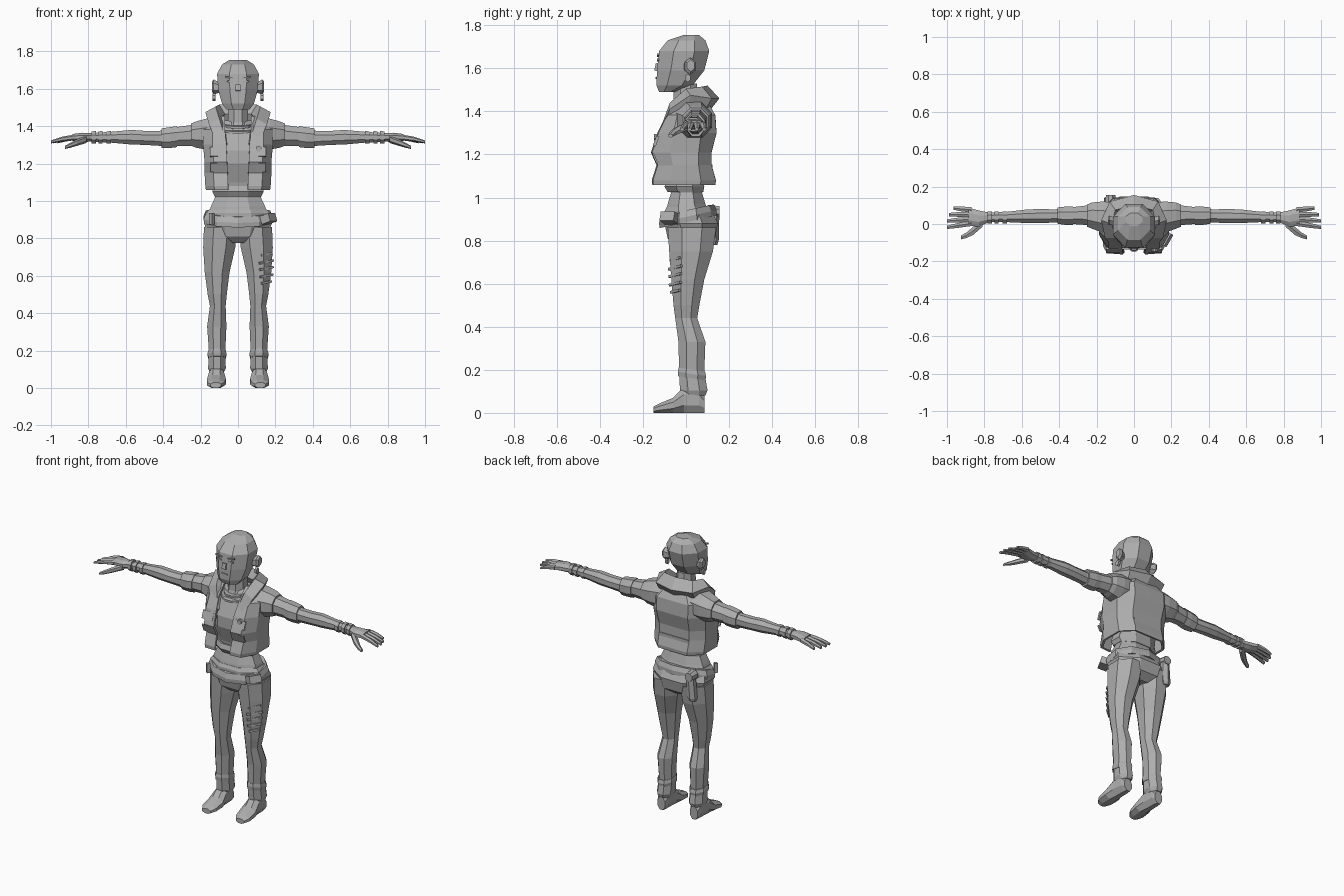
import bpy, bmesh, math
from mathutils import Matrix, Euler

grey = bpy.data.materials.new("plain_grey")
grey.diffuse_color = (0.42, 0.42, 0.42, 1)


def finish(name, bm):
    bmesh.ops.recalc_face_normals(bm, faces=bm.faces)
    mesh = bpy.data.meshes.new(name)
    bm.to_mesh(mesh)
    bm.free()
    mesh.materials.append(grey)
    obj = bpy.data.objects.new(name, mesh)
    bpy.context.collection.objects.link(obj)
    return obj


def skin(name, rings, closed=True, caps=True):
    """Bridge a list of equal point rings."""
    bm = bmesh.new()
    rows = [[bm.verts.new(p) for p in r] for r in rings]
    n = len(rows[0])
    for a, b in zip(rows, rows[1:]):
        for i in range(n if closed else n - 1):
            j = (i + 1) % n
            bm.faces.new((a[i], a[j], b[j], b[i]))
    if caps:
        bm.faces.new(rows[0])
        bm.faces.new(rows[-1])
    return finish(name, bm)


def loft(name, axis, sections, n=8, s=1, tilt=0):
    """Sections: position, low/high bounds on the other two axes."""
    ang = [2 * math.pi * (i + 0.5) / n for i in range(n)]
    mu, mv = max(map(math.cos, ang)), max(map(math.sin, ang))
    rings = []
    for t, u0, u1, v0, v1 in sections:
        ring = []
        for a in ang:
            u = (u0 + u1) / 2 + (u1 - u0) / 2 * math.cos(a) / mu
            v = (v0 + v1) / 2 + (v1 - v0) / 2 * math.sin(a) / mv
            x, y, z = {"x": (t, u, v), "y": (u, t, v), "z": (u, v, t + tilt * v)}[axis]
            ring.append((x * s, y, z))
        rings.append(ring)
    return skin(name, rings)


def box(name, loc, size, rot=(0, 0, 0)):
    bm = bmesh.new()
    m = Matrix.LocRotScale(loc, Euler([math.radians(a) for a in rot]), size)
    bmesh.ops.create_cube(bm, size=1, matrix=m)
    return finish(name, bm)


def sym(rows):
    """Symmetric z sections: z, half width, front y, back y."""
    return [(z, -w, w, f, b) for z, w, f, b in rows]


# Head, neck and undershirt
loft("head", "z", sym([(1.49, .062, -.125, -.05), (1.52, .085, -.137, .03), (1.59, .105, -.135, .085),
                       (1.68, .112, -.125, .108), (1.73, .085, -.085, .09), (1.755, .045, -.01, .06)]))
loft("neck", "z", sym([(1.36, .075, -.08, .07), (1.42, .055, -.06, .06), (1.53, .05, -.055, .05)]))
loft("torso", "z", sym([(.9, .17, -.10, .12), (.97, .145, -.085, .09), (1.02, .122, -.07, .075),
                        (1.1, .13, -.085, .085), (1.2, .145, -.12, .09), (1.27, .15, -.12, .1),
                        (1.36, .14, -.085, .1), (1.43, .08, -.04, .07)]))
loft("shirt_hem", "z", sym([(1.025, .125, -.085, .08), (1.05, .137, -.10, .085), (1.08, .13, -.09, .08)]))
for i in range(2):
    z = 1.385 + i * .025
    w = .085 - i * .012
    loft("necklace", "z", sym([(z - .006, w, -w - .012, .05), (z + .006, w, -w - .012, .05)]), 12, tilt=.2)

# Face details
box("nose", (0, -.135, 1.605), (.026, .018, .035), (-12, 0, 0))
box("mouth", (0, -.137, 1.555), (.045, .008, .008))
for s in (-1, 1):
    box("eye", (s * .042, -.13, 1.638), (.032, .008, .009), (0, s * -8, 0))
    box("brow", (s * .044, -.13, 1.66), (.045, .01, .008), (0, s * -10, 0))
    # Ears with hanging rings
    loft("ear", "x", [(.095, -.01, .03, 1.58, 1.63), (.13, -.005, .045, 1.57, 1.65),
                      (.14, .005, .04, 1.585, 1.64)], 6, s)
    loft("earring", "x", [(.12, -.005, .02, 1.535, 1.575), (.135, -.005, .02, 1.535, 1.575)], 6, s)

# Open vest: z, opening, half width, front y, back y
vest = []
for z, g, w, f, b in [(1.06, .052, .165, -.15, .13), (1.08, .052, .168, -.152, .132), (1.15, .055, .172, -.13, .112),
                      (1.21, .058, .172, -.156, .112), (1.30, .062, .18, -.125, .135),
                      (1.38, .07, .18, -.085, .13), (1.45, .07, .10, -.02, .09)]:
    half = [(g, f, z), (w * .74, f * .97, z), (w, f * .45, z), (w, b * .5, z), (w * .6, b, z), (0, b, z)]
    vest.append(half + [(-x, y, k) for x, y, k in half[-2::-1]])
vest_obj = skin("vest", vest, closed=False, caps=False)
mod = vest_obj.modifiers.new("thickness", "SOLIDIFY")
mod.thickness = .014
mod.offset = 0

# Draped collar: inner, top, outer and lower points from nape to lapel tip
collar = [[(0, .06, 1.47), (0, .10, 1.52), (0, .155, 1.46), (0, .10, 1.39)],
          [(.07, .05, 1.465), (.10, .075, 1.515), (.13, .12, 1.46), (.12, .08, 1.39)],
          [(.085, -.01, 1.45), (.12, 0, 1.505), (.175, .02, 1.475), (.15, .01, 1.40)],
          [(.075, -.06, 1.41), (.10, -.075, 1.44), (.155, -.075, 1.41), (.13, -.06, 1.35)],
          [(.055, -.105, 1.30), (.06, -.12, 1.31), (.105, -.13, 1.29), (.08, -.11, 1.265)]]
mirrored = [[(-x, y, z) for x, y, z in r] for r in collar[:0:-1]]
skin("collar", mirrored + collar)

# Chest pockets and pin
for s in (-1, 1):
    box("pocket_flap", (s * .112, -.139, 1.262), (.075, .014, .05), (-21, 0, 0))
    box("vest_panel", (s * .112, -.143, 1.18), (.07, .008, .05), (23, 0, 0))
loft("pin", "y", [(-.148, .095, .125, 1.265, 1.295), (-.13, .095, .125, 1.265, 1.295)], 8)
box("back_strap", (0, .118, 1.14), (.2, .012, .025))

for s in (-1, 1):
    # Shoulder, arm, sleeve cuff and wrist bands
    loft("shoulder", "x", [(.08, -.06, .115, 1.27, 1.455), (.17, -.045, .12, 1.275, 1.44),
                           (.225, -.025, .115, 1.285, 1.425), (.25, -.015, .105, 1.295, 1.415)], 8, s)
    loft("arm", "x", [(.2, -.01, .1, 1.295, 1.41), (.26, -.005, .098, 1.295, 1.405), (.33, 0, .09, 1.295, 1.395),
                      (.42, .008, .078, 1.295, 1.375), (.5, .005, .08, 1.30, 1.375), (.57, .005, .078, 1.302, 1.38),
                      (.68, .01, .065, 1.312, 1.37), (.8, .01, .06, 1.318, 1.362)], 8, s)
    loft("sleeve_cuff", "x", [(.325, -.004, .094, 1.288, 1.4), (.36, -.006, .094, 1.284, 1.395),
                              (.41, .002, .088, 1.284, 1.388)], 8, s)
    for x in (.68, .725, .76):
        loft("wrist_band", "x", [(x, .002, .068, 1.307, 1.374), (x + .022, .002, .068, 1.307, 1.372)], 8, s)
    # Hand
    loft("palm", "x", [(.78, .008, .062, 1.318, 1.362), (.83, -.015, .072, 1.315, 1.365),
                       (.885, -.008, .088, 1.322, 1.358)], 8, s)
    for y0, y1, end in ((.003, -.018, 1.0), (.026, .016, 1.0), (.052, .05, .99), (.076, .085, .965)):
        m = (y0 + y1) / 2
        loft("finger", "x", [(.87, y0 - .014, y0 + .014, 1.325, 1.356), ((.88 + end) / 2, m - .013, m + .013, 1.318, 1.344),
                             (end, y1 - .009, y1 + .009, 1.308, 1.324)], 6, s)
    loft("thumb", "x", [(.81, -.015, .025, 1.31, 1.35), (.86, -.058, -.015, 1.295, 1.33),
                        (.895, -.075, -.045, 1.285, 1.312), (.925, -.082, -.062, 1.278, 1.295)], 6, s)

    # Trouser leg, hem and shoe
    loft("trouser_leg", "z", [(.08, .078, .15, -.015, .09), (.105, .065, .16, -.028, .1), (.19, .068, .155, -.032, .085),
                              (.33, .062, .165, -.035, .09), (.44, .066, .15, -.05, .052), (.5, .06, .162, -.058, .062),
                              (.62, .045, .178, -.068, .085), (.75, .015, .186, -.078, .125),
                              (.86, .002, .182, -.085, .14)], 8, s)
    loft("hem_fold", "z", [(.165, .064, .16, -.036, .09), (.185, .062, .163, -.038, .094),
                           (.205, .066, .158, -.034, .088)], 8, s, tilt=-.15)
    loft("shoe", "y", [(-.15, .09, .148, 0, .03), (-.12, .072, .165, 0, .045), (-.06, .065, .165, 0, .07),
                       (-.01, .075, .155, 0, .12), (.06, .08, .15, 0, .12), (.085, .088, .142, 0, .08)], 8, s)

# Hips and belt
loft("hips", "z", sym([(.775, .05, -.05, .09), (.81, .15, -.085, .135), (.88, .182, -.1, .148),
                       (.935, .17, -.1, .12), (.955, .155, -.09, .1)]))
loft("belt", "z", sym([(.885, .181, -.123, .142), (.91, .184, -.125, .142), (.94, .172, -.115, .13)]), 10, tilt=.22)
box("belt_pouch", (.163, -.075, .905), (.055, .075, .045), (0, -18, -30))
box("belt_loop", (-.14, -.10, .905), (.02, .02, .06), (0, 0, -40))
# Holster behind the hip
loft("holster_top", "y", [(.10, -.155, -.095, .905, .965), (.155, -.15, -.1, .91, .96)], 8)
loft("holster", "z", [(.78, -.155, -.115, .105, .145), (.8, -.16, -.105, .10, .152), (.92, -.15, -.1, .10, .155)], 6)

# Ripped knee strips
for z, w in ((.715, .075), (.675, .095), (.64, .09), (.6, .085), (.565, .065)):
    box("knee_strip", (.152, -.05, z), (w, .012, .012), (0, -9, 37))
